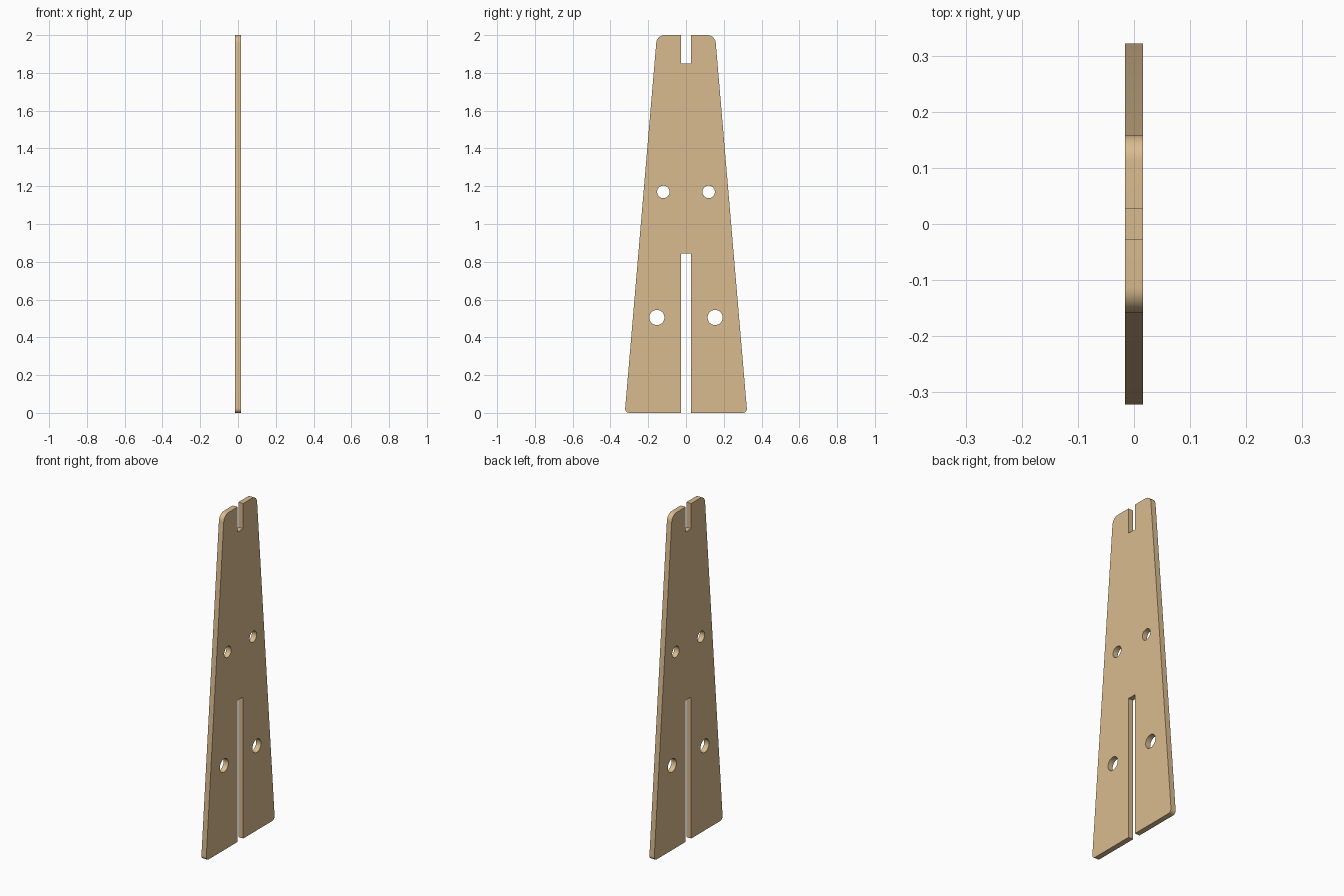
import bpy, bmesh, math
from mathutils import Vector

if "Cube" in bpy.data.objects:
    bpy.data.objects.remove(bpy.data.objects["Cube"])

THICK = 0.032
SLOT = 0.0265


def fillet(a, p, b, r, n=10):
    """Arc of radius r tangent to both edges at corner p."""
    a, p, b = Vector(a), Vector(p), Vector(b)
    u, v = (a - p).normalized(), (b - p).normalized()
    half = u.angle(v) / 2
    centre = p + (u + v).normalized() * (r / math.sin(half))
    s = (p + u * (r / math.tan(half)) - centre).normalized()
    e = (p + v * (r / math.tan(half)) - centre).normalized()
    return [centre + s.slerp(e, i / n) * r for i in range(n + 1)]


def circle(y, z, r, n=40):
    return [Vector((y + r * math.cos(2 * math.pi * i / n),
                    z + r * math.sin(2 * math.pi * i / n))) for i in range(n)]


# Right half of the outline, from lower slot up to the upper slot
lower, upper = (0.324, 0.0), (0.154, 2.0)
half = [Vector((SLOT, 0.845)), Vector((SLOT, 0.0))]
half += fillet((SLOT, 0), lower, upper, 0.022)
half += fillet(lower, upper, (SLOT, 2), 0.045)
half += [Vector((SLOT, 2.0)), Vector((SLOT, 1.85))]
outline = half + [Vector((-p.x, p.y)) for p in reversed(half)]

# Bolt holes, mirrored in pairs
loops = [outline]
for side in (-1, 1):
    loops.append(circle(side * 0.154, 0.505, 0.04))
    loops.append(circle(side * 0.12, 1.17, 0.033))

# Fill the profile and give it thickness
bm = bmesh.new()
edges = []
for loop in loops:
    vs = [bm.verts.new((-THICK / 2, p.x, p.y)) for p in loop]
    edges += [bm.edges.new((vs[i], vs[(i + 1) % len(vs)])) for i in range(len(vs))]
bmesh.ops.triangle_fill(bm, edges=edges, use_beauty=True, use_dissolve=False,
                        normal=(1, 0, 0))
ext = bmesh.ops.extrude_face_region(bm, geom=bm.faces[:], use_keep_orig=True)
bmesh.ops.translate(bm, vec=(THICK, 0, 0),
                    verts=[g for g in ext["geom"] if isinstance(g, bmesh.types.BMVert)])
bmesh.ops.recalc_face_normals(bm, faces=bm.faces[:])

mesh = bpy.data.meshes.new("slotted_panel")
bm.to_mesh(mesh)
bm.free()
panel = bpy.data.objects.new("slotted_panel", mesh)
bpy.context.collection.objects.link(panel)

wood = bpy.data.materials.new("light plywood")
wood.diffuse_color = (0.70, 0.50, 0.275, 1)
wood.use_nodes = True
wood.node_tree.nodes["Principled BSDF"].inputs["Base Color"].default_value = wood.diffuse_color
mesh.materials.append(wood)

# Smooth the rounded corners and hole walls only
bpy.context.view_layer.objects.active = panel
panel.select_set(True)
bpy.ops.object.shade_smooth_by_angle(angle=math.radians(30))
